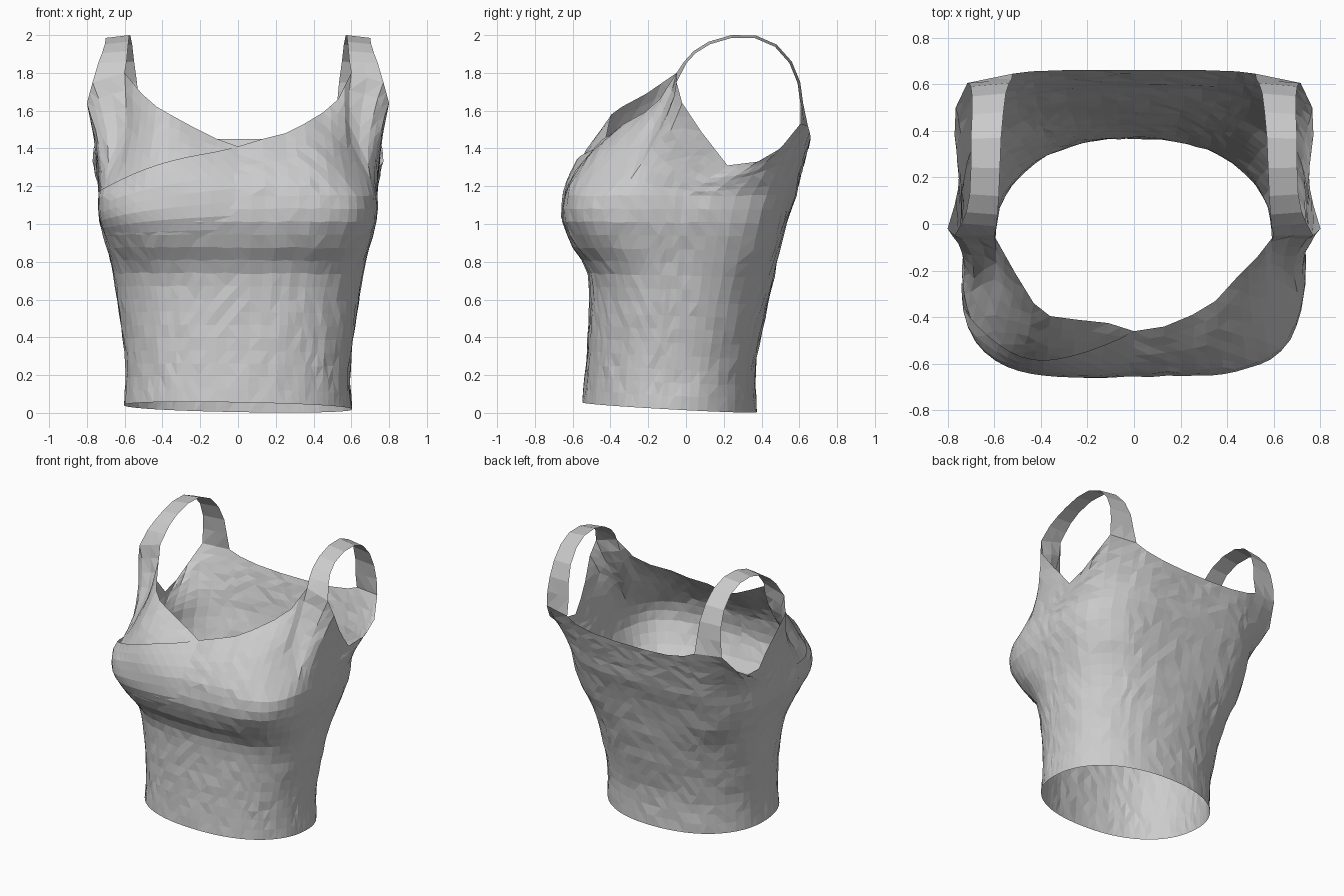
import bpy
import bmesh
import math
import random
from mathutils import Vector

random.seed(4)
cube = bpy.data.objects.get("Cube")
if cube:
    bpy.data.objects.remove(cube, do_unlink=True)

# One plain cloth colour
cloth = bpy.data.materials.new("grey_cloth")
cloth.use_nodes = True
cloth.diffuse_color = (0.6, 0.6, 0.6, 1)
cloth.node_tree.nodes["Principled BSDF"].inputs["Base Color"].default_value = (0.6, 0.6, 0.6, 1)

BUST = 1.15

# Torso sections: height, half width, front y, back y, squareness
SECTIONS = [
    (0, .605, -.555, .375, 2.2), (.25, .595, -.53, .37, 2.3),
    (.6, .64, -.512, .44, 2.4), (.76, .665, -.525, .475, 2.7),
    (.88, .695, -.6, .5, 3.3), (1.03, .735, -.655, .54, 4),
    (BUST, .735, -.642, .585, 4)]

# Top edge from front centre to back centre: angle, then x, y, z
FRONT_LEFT = [
    (0, 0, -.46, 1.41), (11, .13, -.44, 1.45), (20, .25, -.39, 1.48),
    (28, .35, -.33, 1.53), (35, .45, -.22, 1.59), (42, .53, -.14, 1.66)]
FRONT_RIGHT = [
    (0, 0, -.46, 1.41), (11, .11, -.425, 1.45), (20, .25, -.41, 1.52),
    (28, .36, -.395, 1.58), (35, .43, -.34, 1.62), (42, .51, -.21, 1.69)]
ARM_AND_BACK = [
    (50, .6, -.05, 1.8), (60, .77, -.05, 1.75), (69, .8, -.02, 1.64),
    (78, .77, .08, 1.49), (85, .755, .15, 1.4), (92, .75, .22, 1.31),
    (103, .77, .38, 1.33), (115, .765, .5, 1.4), (130, .715, .605, 1.53),
    (143, .52, .645, 1.52), (149, .44, .655, 1.485), (158, .3, .66, 1.46),
    (169, .12, .66, 1.45), (180, 0, .66, 1.45)]

# Strap path between the shoulder edges: y, z, inner x, outer x
STRAP = [
    (-.01, 1.86, .59, .74), (.04, 1.915, .585, .72),
    (.12, 1.965, .58, .705), (.24, 2, .575, .7), (.37, 1.998, .57, .7),
    (.48, 1.95, .56, .695), (.56, 1.86, .55, .695), (.605, 1.75, .535, .7),
    (.62, 1.64, .525, .71)]
ARCH_CENTRE = Vector((0, .28, 1.68))


def blend(a, b, t):
    return [p + (q - p) * t for p, q in zip(a, b)]


def halved(points):
    """Adds a point midway between each pair."""
    out = [points[0]]
    for a, b in zip(points, points[1:]):
        out += [blend(a, b, .5), b]
    return out


def slope(i, k):
    low, high = SECTIONS[max(i - 1, 0)], SECTIONS[min(i + 1, len(SECTIONS) - 1)]
    return (high[k] - low[k]) / (high[0] - low[0])


def section(z):
    """Smoothly interpolated width, front, back and squareness."""
    i = max(j for j in range(len(SECTIONS) - 1) if j == 0 or z >= SECTIONS[j][0])
    low, high = SECTIONS[i], SECTIONS[i + 1]
    span = high[0] - low[0]
    t = (z - low[0]) / span
    ease = t * t * (3 - 2 * t)
    return [low[k] + (high[k] - low[k]) * ease
            + span * t * (1 - t) * (slope(i, k) * (1 - t) - slope(i + 1, k) * t)
            for k in range(1, 5)]


def ring_point(angle, z, side):
    z = max(z, 0)
    width, front, back, square = section(z)
    middle = -.09 + .09 * z / BUST
    s, c = math.sin(math.radians(angle)), math.cos(math.radians(angle))
    depth = middle - front if c > 0 else back - middle
    if c < 0:
        square = min(square, 3.2)
    r = (abs(s) ** square + abs(c) ** square) ** (-1 / square)
    return Vector((side * width * s * r, middle - depth * c * r, z))


def cloth_point(column, z, side):
    """Point of the torso surface at a given height in one column."""
    angle, x, y, top = column
    if z <= BUST:
        return ring_point(angle, z, side)
    t = (z - BUST) / (top - BUST)
    base = ring_point(angle, BUST, side)
    kx = t ** (1.5 if angle < 90 else 1.15)
    # the cloth hollows below the strap, between bust and armhole
    hollow = math.exp(-((angle - 55) / 15) ** 2)
    ky = kx + (1 - (1 - t) ** 1.7 - kx) * hollow
    dip = .05 * hollow * math.sin(math.pi * t)
    return Vector((base.x + (side * x - base.x) * kx - side * dip,
                   base.y + (y - base.y) * ky, z))


def crumple(p, amount=.004):
    return p + Vector([random.uniform(-amount, amount) for _ in range(3)])


def sheet(name, columns, closed=False):
    """Joins columns of points into one triangulated sheet of cloth."""
    bm = bmesh.new()
    grid = [[bm.verts.new(p) for p in col] for col in columns]
    pairs = list(zip(grid, grid[1:]))
    if closed:
        pairs.append((grid[-1], grid[0]))
    for a, b in pairs:
        for i in range(len(a) - 1):
            bm.faces.new((a[i], b[i], b[i + 1], a[i + 1]))
    bmesh.ops.triangulate(bm, faces=bm.faces[:])
    mesh = bpy.data.meshes.new(name)
    bm.to_mesh(mesh)
    bm.free()
    mesh.materials.append(cloth)
    obj = bpy.data.objects.new(name, mesh)
    bpy.context.collection.objects.link(obj)


def torso_column(column, side, low_rows=16, high_rows=7):
    hem = ring_point(column[0], 0, side)
    bottom = .025 - .055 * hem.y - .018 * hem.x
    heights = [bottom + (BUST - bottom) * i / low_rows for i in range(low_rows)]
    heights += [BUST + (column[3] - BUST) * i / high_rows for i in range(high_rows + 1)]
    points = [cloth_point(column, z, side) for z in heights]
    return [points[0]] + [crumple(p) for p in points[1:-1]] + [points[-1]]


# Torso: left half front to back, then right half back to front
left = halved(FRONT_LEFT + ARM_AND_BACK)
right = halved(FRONT_RIGHT + ARM_AND_BACK)
columns = [torso_column(c, 1) for c in left]
columns += [torso_column(c, -1) for c in reversed(right[1:-1])]
sheet("torso", columns, closed=True)

# Wrap panel: the left front crossing over the right front
wrap = []
for column in right:
    angle = column[0]
    if angle > 70:
        break
    reach = abs(ring_point(angle, BUST, -1).x) / .74
    top = 1.41 - .15 * reach - .1 * reach ** 4
    fade = min(1, angle / 10, (78 - angle) / 20)
    rows = []
    for i in range(8):
        t = i / 7
        p = cloth_point(column, .9 + (top - .9) * t, -1)
        out = Vector((p.x, p.y, 0)).normalized()
        rows.append(p + out * (.024 * t ** .7 * fade - .006 * (1 - t)))
    wrap.append(rows)
wrap.reverse()
sheet("wrap_panel", wrap)

# Shoulder straps: flat ribbons arching from front to back shoulder edge
edges = {c[0]: Vector(c[1:]) for c in ARM_AND_BACK}
rungs = [(edges[50], edges[60])]
for y, z, inner, outer in STRAP:
    p = Vector((0, y, z))
    tucked = p + (ARCH_CENTRE - p).normalized() * .015
    rungs.append((p + Vector((inner, 0, 0)), tucked + Vector((outer, 0, 0))))
rungs.append((edges[143], edges[130]))
for name, side in (("left_strap", 1), ("right_strap", -1)):
    ribbon = [[Vector((side * p.x, p.y, p.z)) for p in (a, (a + b) / 2, b)] for a, b in rungs]
    if side > 0:
        ribbon.reverse()
    sheet(name, ribbon)
